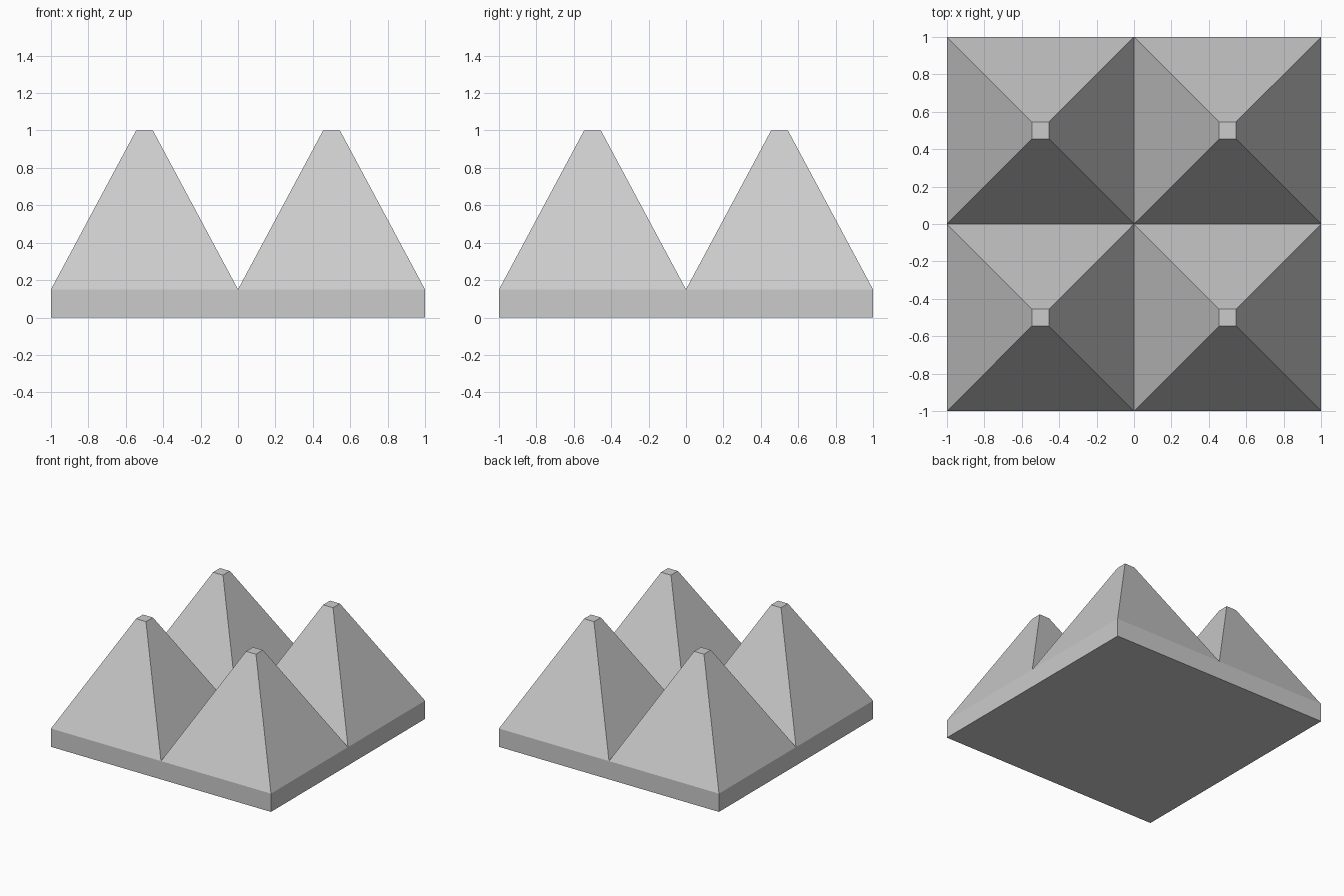
import bpy, bmesh

if "Cube" in bpy.data.objects:
    bpy.data.objects.remove(bpy.data.objects["Cube"])

BASE_H, TOP_Z, TIP_HALF = 0.15, 1.0, 0.045

bm = bmesh.new()

# 2 x 2 grid of cells at the top of the slab
bmesh.ops.create_grid(bm, x_segments=2, y_segments=2, size=1.0)
bmesh.ops.translate(bm, verts=bm.verts, vec=(0, 0, BASE_H))
cells = list(bm.faces)

# Slab sides and underside
rim = [e for e in bm.edges if e.is_boundary]
ext = bmesh.ops.extrude_edge_only(bm, edges=rim)["geom"]
for v in ext:
    if isinstance(v, bmesh.types.BMVert):
        v.co.z = 0.0
bmesh.ops.holes_fill(bm, edges=[e for e in bm.edges if e.is_boundary], sides=0)

# Raise every cell into a flat-tipped pyramid
for cell in cells:
    centre = cell.calc_center_median()
    tip = bmesh.ops.extrude_discrete_faces(bm, faces=[cell])["faces"][0]
    for v in tip.verts:
        v.co.x = centre.x + (v.co.x - centre.x) * TIP_HALF / 0.5
        v.co.y = centre.y + (v.co.y - centre.y) * TIP_HALF / 0.5
        v.co.z = TOP_Z

bmesh.ops.recalc_face_normals(bm, faces=bm.faces)
mesh = bpy.data.meshes.new("pyramid_tile")
bm.to_mesh(mesh)
bm.free()
bpy.context.collection.objects.link(bpy.data.objects.new("pyramid_tile", mesh))
